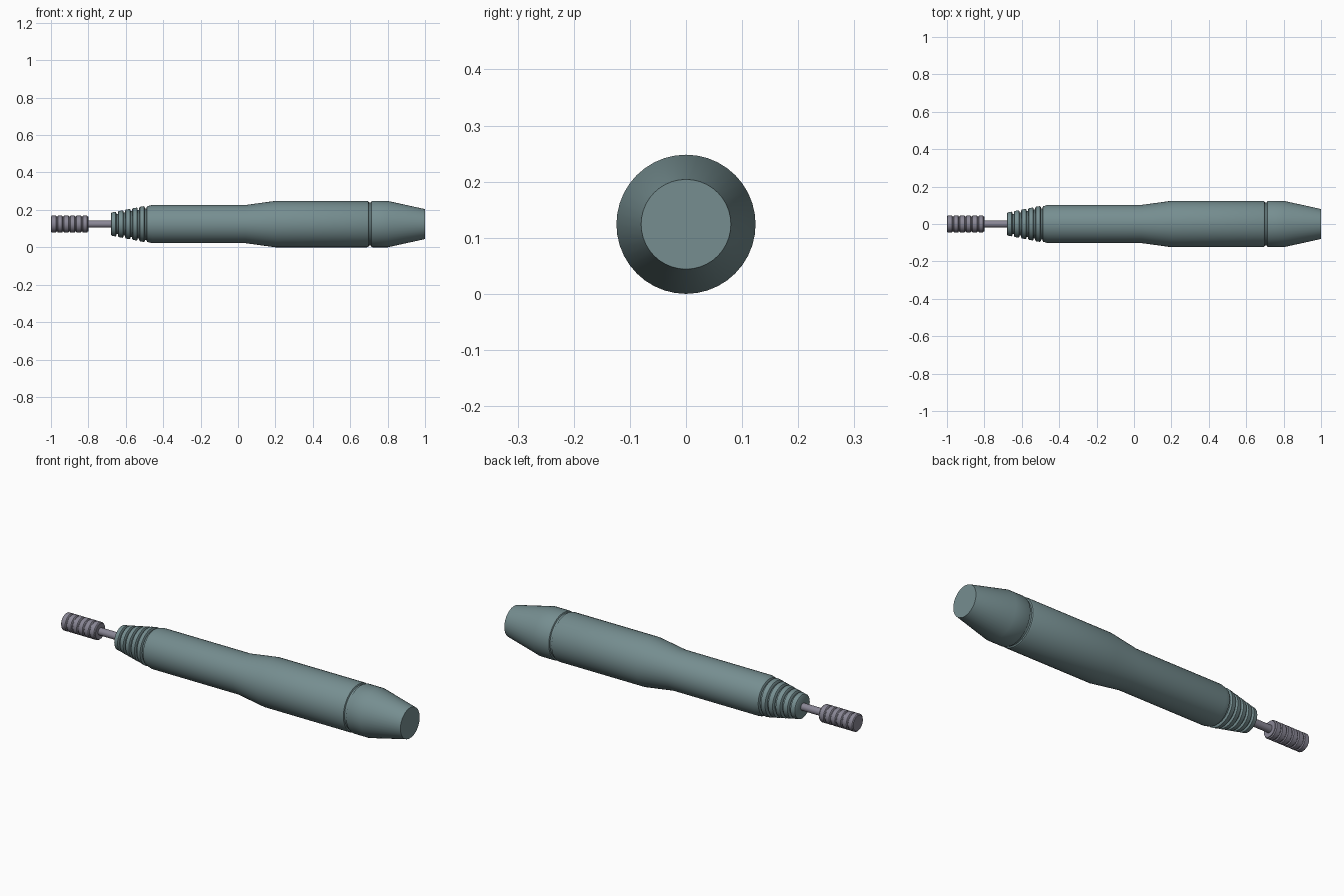
import bpy, bmesh, math

if "Cube" in bpy.data.objects:
    bpy.data.objects.remove(bpy.data.objects["Cube"])

AXIS_Z = 0.124
SIDES = 40


def material(name, rgb):
    m = bpy.data.materials.new(name)
    m.diffuse_color = (*rgb, 1)
    m.use_nodes = True
    m.node_tree.nodes["Principled BSDF"].inputs["Base Color"].default_value = m.diffuse_color
    return m


def lathe(name, profile, mat):
    """Revolve (x, radius) points around the long axis, with flat end caps."""
    bm = bmesh.new()
    rings = []
    for x, r in profile:
        rings.append([bm.verts.new((x, r * math.cos(2 * math.pi * i / SIDES),
                                    AXIS_Z + r * math.sin(2 * math.pi * i / SIDES)))
                      for i in range(SIDES)])
    for a, b in zip(rings, rings[1:]):
        for i in range(SIDES):
            j = (i + 1) % SIDES
            bm.faces.new((a[i], a[j], b[j], b[i]))
    bm.faces.new(rings[0])
    bm.faces.new(rings[-1])
    bmesh.ops.recalc_face_normals(bm, faces=bm.faces)
    mesh = bpy.data.meshes.new(name)
    bm.to_mesh(mesh)
    bm.free()
    mesh.materials.append(mat)
    obj = bpy.data.objects.new(name, mesh)
    bpy.context.collection.objects.link(obj)
    bpy.ops.object.select_all(action='DESELECT')
    obj.select_set(True)
    bpy.context.view_layer.objects.active = obj
    bpy.ops.object.shade_smooth_by_angle(angle=math.radians(35))
    return obj


teal = material("grey_teal", (0.18, 0.27, 0.28))
metal = material("grey_metal", (0.25, 0.24, 0.30))

# Ribbed nose of the handle: five ribs growing toward the body
body = []
for k in range(5):
    x, r = -0.68 + 0.038 * k, 0.062 + 0.0075 * k
    body += [(x, r - 0.006), (x + 0.004, r), (x + 0.026, r + 0.004),
             (x + 0.030, r - 0.003), (x + 0.030, r - 0.008), (x + 0.038, r - 0.008)]

# Grip, swelling, rear barrel, ring groove and tapered tail
body += [(-0.49, 0.088), (-0.486, 0.095), (-0.46, 0.102), (0.04, 0.102),
         (0.20, 0.124), (0.69, 0.124), (0.697, 0.121), (0.70, 0.115),
         (0.71, 0.115), (0.713, 0.121), (0.72, 0.124), (0.80, 0.124), (1.0, 0.08)]
lathe("handle_body", body, teal)

# Thin shaft
lathe("shaft", [(-0.81, 0.019), (-0.66, 0.019)], metal)

# Ridged tip
tip = []
n = 6
pitch = 0.2 / n
for k in range(n):
    x = -1.0 + pitch * k
    tip += [(x, 0.040), (x + 0.004, 0.045), (x + pitch - 0.007, 0.045), (x + pitch - 0.003, 0.040)]
tip.append((-0.8, 0.040))
lathe("ridged_tip", tip, metal)
